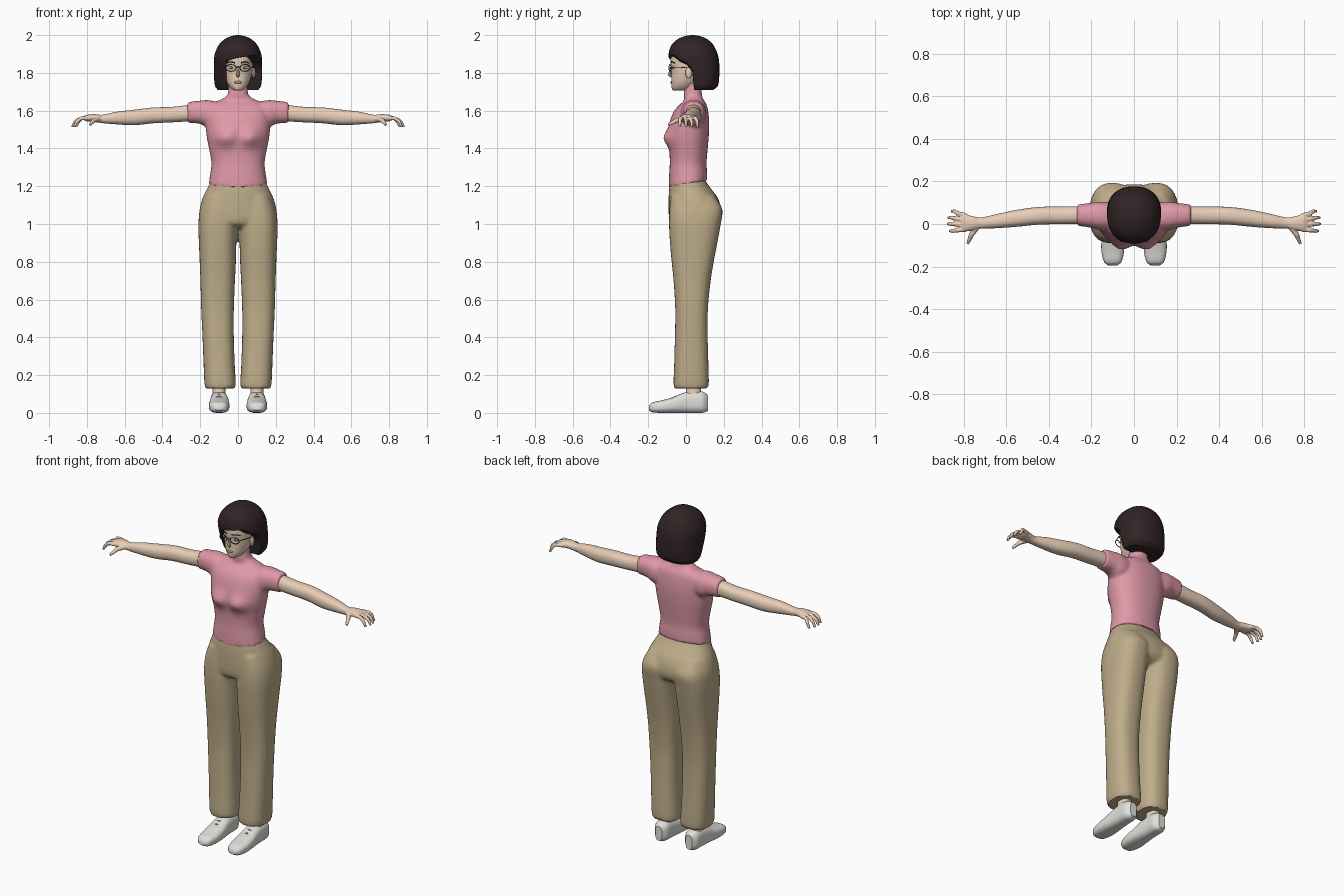
import bpy, bmesh, math
from mathutils import Vector

cube = bpy.data.objects.get("Cube")
if cube:
    bpy.data.objects.remove(cube, do_unlink=True)


def material(name, r, g, b):
    m = bpy.data.materials.new(name)
    m.use_nodes = True
    m.diffuse_color = (r, g, b, 1)
    m.node_tree.nodes["Principled BSDF"].inputs["Base Color"].default_value = (r, g, b, 1)
    return m


skin = material("skin", .80, .61, .47)
pink = material("pink cotton", .74, .32, .39)
khaki = material("khaki cloth", .52, .42, .255)
brown = material("dark brown hair", .03, .017, .018)
white = material("off white shoe", .74, .74, .70)
grey = material("grey trim", .28, .28, .27)
frame = material("dark frame", .09, .09, .10)
lip = material("lip", .55, .27, .23)
eye_white = material("eye white", .8, .8, .78)


def select(objs):
    bpy.ops.object.select_all(action='DESELECT')
    for o in objs:
        o.select_set(True)
    bpy.context.view_layer.objects.active = objs[0]


def apply(o):
    select([o])
    bpy.ops.object.convert(target='MESH')
    return bpy.context.object


def finish(o, bm, mats):
    bmesh.ops.recalc_face_normals(bm, faces=bm.faces)
    bm.to_mesh(o.data)
    bm.free()
    o.data.materials.clear()
    for m in mats:
        o.data.materials.append(m)
    return o


def new_object(name, bm, *mats):
    o = bpy.data.objects.new(name, bpy.data.meshes.new(name))
    bpy.context.collection.objects.link(o)
    return finish(o, bm, mats)


def refine(rows, steps):
    """Smooth interpolation of cross-section bounds along the first value."""
    def slope(i, k):
        a, b = rows[max(i - 1, 0)], rows[min(i + 1, len(rows) - 1)]
        return (b[k] - a[k]) / (b[0] - a[0])
    out = []
    for i in range(len(rows) - 1):
        p, q = rows[i], rows[i + 1]
        h = q[0] - p[0]
        for s in range(steps):
            t = s / steps
            u = 1 - t
            out.append([p[0] + h * t] + [
                p[k] * (1 + 2 * t) * u * u + q[k] * t * t * (3 - 2 * t)
                + h * t * u * (u * slope(i, k) - t * slope(i + 1, k)) for k in range(1, 5)])
    return out + [list(rows[-1])]


def loft(name, axis, rows, mat, power=.88, n=32, steps=4, deform=None):
    """Rows are (position, low a, high a, low b, high b) of rounded sections."""
    bm = bmesh.new()
    rings = []
    for pos, a0, a1, b0, b1 in refine(rows, steps):
        ring = []
        for i in range(n):
            c, s = math.cos(math.tau * i / n), math.sin(math.tau * i / n)
            a = (a0 + a1) / 2 + (a1 - a0) / 2 * math.copysign(abs(c) ** power, c)
            b = (b0 + b1) / 2 + (b1 - b0) / 2 * math.copysign(abs(s) ** power, s)
            co = Vector({'x': (pos, a, b), 'y': (a, pos, b), 'z': (a, b, pos)}[axis])
            if deform:
                deform(co)
            ring.append(bm.verts.new(co))
        rings.append(ring)
    for r, q in zip(rings, rings[1:]):
        for i in range(n):
            bm.faces.new((r[i - 1], r[i], q[i], q[i - 1]))
    bm.faces.new(rings[0])
    bm.faces.new(rings[-1])
    return new_object(name, bm, mat)


def centred(rows):
    return [(z, -w, w, y0, y1) for z, w, y0, y1 in rows]


def tube(name, points, mat, cyclic=False):
    """Tapered tube through (x, y, z, radius) points."""
    cu = bpy.data.curves.new(name, 'CURVE')
    cu.dimensions, cu.bevel_depth, cu.bevel_resolution, cu.use_fill_caps = '3D', 1, 2, True
    sp = cu.splines.new('POLY')
    sp.points.add(len(points) - 1)
    for p, (x, y, z, r) in zip(sp.points, points):
        p.co, p.radius = (x, y, z, 1), r
    sp.use_cyclic_u = cyclic
    cu.materials.append(mat)
    o = bpy.data.objects.new(name, cu)
    bpy.context.collection.objects.link(o)
    return apply(o)


def ball(name, centre, size, mat):
    bm = bmesh.new()
    bmesh.ops.create_uvsphere(bm, u_segments=16, v_segments=10, radius=1)
    for v in bm.verts:
        v.co = Vector(centre) + Vector([a * b for a, b in zip(v.co, size)])
    return new_object(name, bm, mat)


def mirrored(o):
    o.modifiers.new("mirror", 'MIRROR').use_mirror_merge = False
    return apply(o)


def fuse(name, objs, voxel, rounds):
    """Melt overlapping solids into one soft skin."""
    select(objs)
    bpy.ops.object.join()
    o = bpy.context.object
    o.name = name
    o.modifiers.new("remesh", 'REMESH').voxel_size = voxel
    o.modifiers["remesh"].mode = 'VOXEL'
    sm = o.modifiers.new("smooth", 'SMOOTH')
    sm.iterations, sm.factor = rounds, .5
    return apply(o)


def cut(bm, co, no):
    bmesh.ops.bisect_plane(bm, geom=bm.verts[:] + bm.edges[:] + bm.faces[:],
                           plane_co=co, plane_no=no)


# Shirt, upper chest and neck
def shape_torso(co):
    if co.y < 0:
        co.y -= .036 * math.exp(-((abs(co.x) - .065) / .055) ** 2 - ((co.z - 1.455) / .045) ** 2)
    co.z += .035 * (co.y + .09) / .2 * min(1, max(0, (1.32 - co.z) / .12))


torso = loft("torso", 'z', centred([
    (1.195, .155, -.092, .112), (1.25, .148, -.09, .112), (1.32, .141, -.086, .109),
    (1.4, .154, -.088, .115), (1.47, .167, -.092, .121), (1.54, .172, -.086, .123),
    (1.6, .168, -.062, .117), (1.635, .15, -.03, .108), (1.655, .1, -.01, .095),
    (1.675, .063, -.012, .086), (1.7, .052, -.012, .083), (1.75, .05, -.005, .085)]),
    pink, deform=shape_torso)
sleeve = mirrored(loft("sleeve", 'x', [
    (.1, -.03, .1, 1.51, 1.645), (.16, -.028, .105, 1.51, 1.656),
    (.2, -.018, .1, 1.53, 1.653), (.268, -.008, .091, 1.536, 1.645)], pink))
shirt = fuse("shirt", [torso, sleeve], .009, 3)
bm = bmesh.new()
bm.from_mesh(shirt.data)
neck_point, neck_dir = Vector((0, -.08, 1.592)), Vector((0, -.065, .18)).normalized()
cut(bm, neck_point, neck_dir)
for side in (-1, 1):
    cut(bm, (side * .135, 0, 0), (1, 0, 0))
for f in bm.faces:
    c = f.calc_center_median()
    f.material_index = int((c - neck_point).dot(neck_dir) > 0 and abs(c.x) < .135)
finish(shirt, bm, (pink, skin))

# Arms and hands
parts = [loft("arm", 'x', [
    (.23, .0, .083, 1.545, 1.635), (.35, -.001, .082, 1.538, 1.62),
    (.45, -.003, .08, 1.533, 1.617), (.55, -.013, .067, 1.523, 1.605),
    (.65, -.02, .046, 1.528, 1.593), (.72, -.021, .031, 1.534, 1.578),
    (.76, -.029, .037, 1.54, 1.582), (.8, -.036, .047, 1.543, 1.578),
    (.815, -.03, .042, 1.55, 1.572)], skin)]
for i, (tip_x, tip_y) in enumerate([(.868, -.033), (.877, 0), (.874, .03), (.858, .06)]):
    base = -.026 + .022 * i
    parts.append(tube("finger", [(.79, base, 1.56, .012), (.83, (base + tip_y) / 2, 1.56, .011),
                                 (tip_x - .014, tip_y, 1.542, .01),
                                 (tip_x, tip_y, 1.512, .007)], skin))
parts.append(tube("thumb", [(.735, -.012, 1.557, .014), (.765, -.05, 1.548, .013),
                            (.783, -.093, 1.525, .008)], skin))
arms = mirrored(fuse("arms", parts, .005, 2))

# Trousers
hips = loft("hips", 'z', centred([
    (1.26, .13, -.07, .09), (1.22, .148, -.084, .109), (1.18, .168, -.09, .138),
    (1.14, .187, -.092, .168), (1.08, .203, -.092, .186), (1.03, .205, -.09, .18),
    (1, .18, -.08, .15), (.98, .1, -.05, .1)]), khaki)
leg = mirrored(loft("leg", 'z', [
    (1.15, .02, .17, -.08, .15), (1.08, .002, .2, -.088, .192), (1, .002, .21, -.09, .184),
    (.9, .008, .207, -.085, .166), (.8, .011, .203, -.076, .147), (.7, .016, .199, -.066, .131),
    (.55, .022, .195, -.057, .116), (.4, .022, .188, -.059, .115), (.25, .017, .182, -.063, .119),
    (.16, .012, .178, -.066, .121), (.13, .014, .173, -.064, .118)], khaki, power=.8))
trousers = fuse("trousers", [hips, leg], .01, 3)

# Ankles and shoes
mirrored(loft("ankles", 'z', [(.08, .062, .138, -.01, .085), (.12, .066, .134, 0, .08),
                              (.2, .062, .138, -.01, .09)], skin))
shoe = loft("shoes", 'y', [
    (-.196, .08, .12, .014, .036), (-.18, .06, .14, .004, .054), (-.13, .047, .153, 0, .066),
    (-.07, .046, .153, 0, .083), (-.02, .05, .148, 0, .104), (.04, .055, .145, 0, .115),
    (.09, .058, .142, .001, .112), (.116, .078, .122, .01, .095)], white, power=.75)
bm = bmesh.new()
bm.from_mesh(shoe.data)
stripes = [(-.095, -.07), (-.06, -.035)]
heel = .072
for y in [y for pair in stripes for y in pair] + [heel]:
    cut(bm, (0, y, 0), (0, 1, 0))
for z in (.035, .05, .065, .1):
    cut(bm, (0, 0, z), (0, 0, 1))
for f in bm.faces:
    c = f.calc_center_median()
    striped = .035 < c.z < .065 and any(a < c.y < b for a, b in stripes)
    f.material_index = int(striped or (c.y > heel and .05 < c.z < .1))
mirrored(finish(shoe, bm, (white, grey)))
for y, z in ((-.06, .086), (-.035, .097)):
    mirrored(tube("laces", [(.075, y, z - .006, .004), (.1, y, z, .004),
                            (.125, y, z - .006, .004)], grey))

# Head and face
loft("head", 'z', centred([
    (1.706, .018, -.066, .0), (1.715, .034, -.074, .03), (1.74, .054, -.078, .06),
    (1.77, .067, -.077, .085), (1.81, .076, -.077, .11), (1.86, .08, -.082, .13),
    (1.9, .078, -.076, .13), (1.95, .058, -.045, .11), (1.97, .03, -.01, .06)]), skin, power=.95)
tube("nose", [(0, -.076, 1.84, .004), (0, -.083, 1.81, .007), (0, -.086, 1.79, .01),
              (0, -.077, 1.78, .006)], skin)
ball("lips", (0, -.077, 1.75), (.021, .006, .007), lip)
mirrored(ball("ears", (.083, .014, 1.8), (.009, .018, .03), skin))
mirrored(ball("eyes", (.036, -.068, 1.828), (.015, .008, .007), eye_white))
mirrored(ball("irises", (.035, -.073, 1.828), (.006, .005, .006), frame))
mirrored(tube("eyebrows", [(.016, -.08, 1.853, .003), (.038, -.076, 1.859, .003),
                           (.06, -.06, 1.852, .002)], brown))

# Glasses
ring = [math.tau * i / 20 for i in range(20)]
mirrored(tube("lens_rims", [(.037 + .027 * math.cos(a), -.09 + .01 * (1 + math.cos(a)) / 2,
                             1.826 + .018 * math.sin(a), .0022) for a in ring], frame, True))
tube("glasses_bridge", [(-.01, -.09, 1.831, .0022), (.01, -.09, 1.831, .0022)], frame)
mirrored(tube("glasses_arms", [(.064, -.08, 1.83, .0022), (.081, -.03, 1.83, .0022),
                               (.086, .02, 1.825, .0022)], frame))

# Bobbed hair with a swept face opening
hair = loft("hair", 'z', centred([
    (1.71, .108, -.02, .145), (1.73, .121, -.032, .168), (1.78, .127, -.055, .176),
    (1.85, .127, -.084, .176), (1.9, .123, -.092, .167), (1.95, .1, -.075, .143),
    (1.98, .068, -.042, .11), (1.995, .034, -.005, .073), (2, .008, .025, .045)]), brown)
profile = [(-.3, 1.6), (.047, 1.6), (.042, 1.72), (.034, 1.8), (.005, 1.838),
           (-.03, 1.855), (-.065, 1.888), (-.3, 1.91)]
bm = bmesh.new()
ends = [[bm.verts.new((x, y, z + .2 * (x - .05))) for y, z in profile] for x in (-.06, .2)]
for i in range(len(profile)):
    bm.faces.new((ends[0][i - 1], ends[0][i], ends[1][i], ends[1][i - 1]))
for end in ends:
    bm.faces.new(end)
cutter = new_object("face_opening_cutter", bm, brown)
cutter.hide_render = True
opening = hair.modifiers.new("opening", 'BOOLEAN')
opening.object, opening.operation, opening.solver = cutter, 'DIFFERENCE', 'EXACT'
apply(hair)
bpy.data.objects.remove(cutter, do_unlink=True)

# Smooth shading
select([o for o in bpy.context.scene.objects if o.type == 'MESH'])
bpy.ops.object.shade_smooth_by_angle(angle=math.radians(40))
